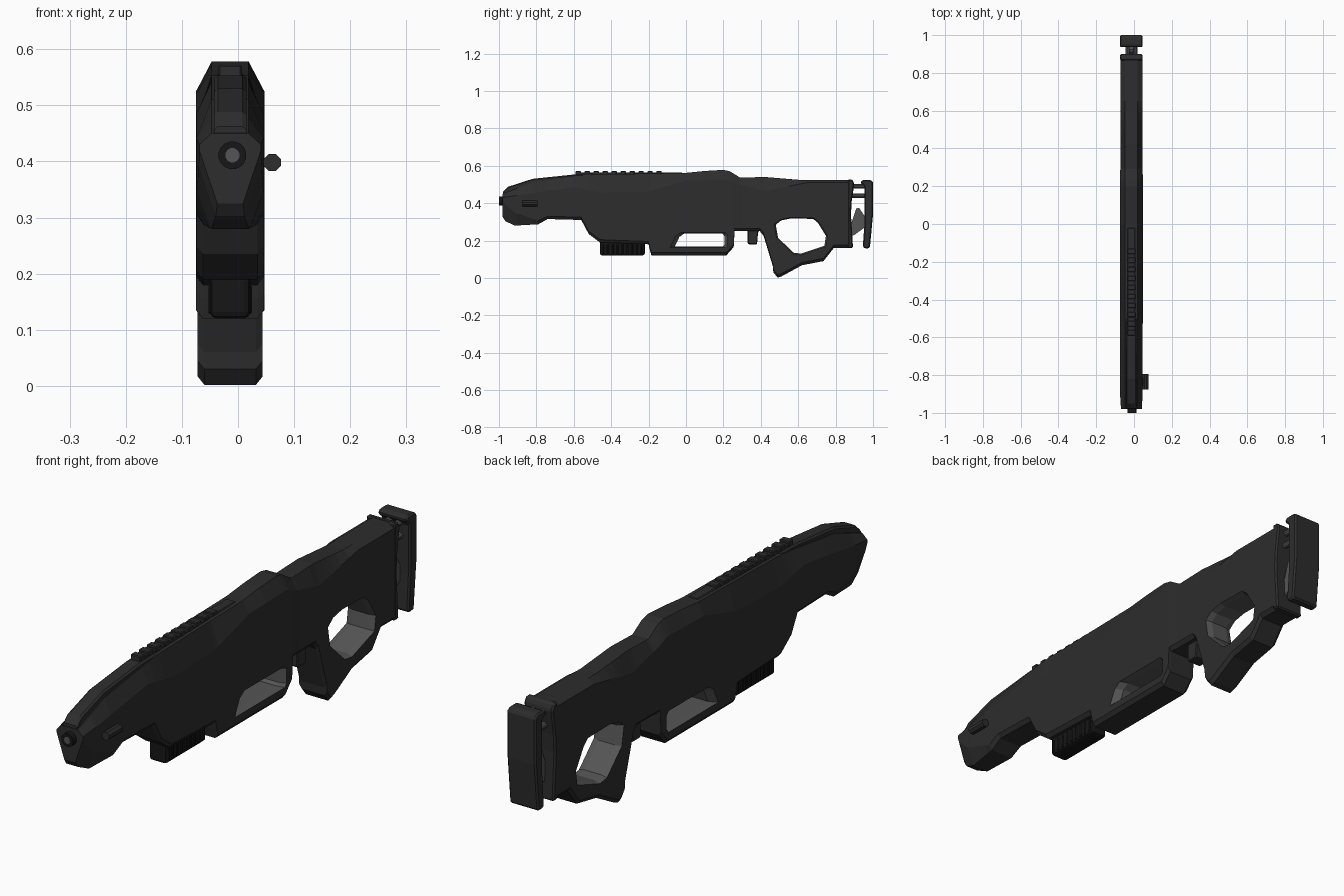
import bpy, bmesh, math
from mathutils import Vector

if "Cube" in bpy.data.objects:
    bpy.data.objects.remove(bpy.data.objects["Cube"])

CX = -0.014  # centre line of the body (the side knob sticks out to +x)


def material(name, v):
    m = bpy.data.materials.new(name)
    m.diffuse_color = (v, v, v, 1)
    m.use_nodes = True
    m.node_tree.nodes["Principled BSDF"].inputs["Base Color"].default_value = m.diffuse_color
    return m


DARK, BLACK, GREY = material("dark", 0.026), material("black", 0.008), material("grey", 0.09)


def make(name, bm, *mats):
    bmesh.ops.recalc_face_normals(bm, faces=bm.faces)
    me = bpy.data.meshes.new(name)
    bm.to_mesh(me)
    bm.free()
    ob = bpy.data.objects.new(name, me)
    bpy.context.collection.objects.link(ob)
    for m in mats:
        me.materials.append(m)
    return ob


def loft(name, rings, *mats, index=0):
    bm = bmesh.new()
    vs = [[bm.verts.new(p) for p in r] for r in rings]
    n = len(rings[0])
    for a, b in zip(vs, vs[1:]):
        for i in range(n):
            j = (i + 1) % n
            bm.faces.new((a[i], a[j], b[j], b[i]))
    bm.faces.new(vs[0])
    bm.faces.new(vs[-1])
    for f in bm.faces:
        f.material_index = index
    return make(name, bm, *mats)


def bevel(ob, w, seg=1):
    m = ob.modifiers.new("bevel", 'BEVEL')
    m.width, m.segments, m.limit_method = w, seg, 'ANGLE'
    return ob


def slab(name, poly, hw, mat, bev=0.0, cx=CX):
    # side profile (y, z) extruded across x
    ob = loft(name, [[(cx + s * hw, y, z) for y, z in poly] for s in (-1, 1)], mat)
    return bevel(ob, bev) if bev else ob


def box(name, y0, y1, z0, z1, hw, mat, bev=0.0):
    return slab(name, [(y0, z0), (y1, z0), (y1, z1), (y0, z1)], hw, mat, bev)


def rod(name, x, z, r, y0, y1, n, mat):
    pts = [(r * math.cos(math.tau * (i + .5) / n), r * math.sin(math.tau * (i + .5) / n)) for i in range(n)]
    return loft(name, [[(x + a, y, z + b) for a, b in pts] for y in (y0, y1)], mat)


def at(line, y):
    if y <= line[0][0]:
        return line[0][1]
    for (a, u), (b, v) in zip(line, line[1:]):
        if y <= b:
            return u + (v - u) * (y - a) / (b - a)
    return line[-1][1]


# Outline curves of the body along y
top = [(-.98, .45), (-.82, .51), (-.6, .54), (-.5, .553), (0, .562), (.1, .572), (.2, .578),
       (.235, .57), (.29, .536), (.42, .54), (.6, .525), (.87, .525)]
shoulder = [(-.98, .43), (-.6, .485), (-.45, .455), (-.2, .462), (0, .52), (.22, .525),
            (.28, .50), (.42, .465), (.55, .49), (.65, .51), (.87, .51)]
bottom = [(-.98, .325), (-.965, .303), (-.915, .28), (-.79, .287), (-.74, .315), (-.56, .31),
          (-.52, .235), (-.46, .19), (-.2, .18), (-.195, .155), (-.185, .12), (.215, .12),
          (.255, .165), (.26, .25), (.395, .25), (.415, .225), (.465, .06), (.467, .03), (.49, .002),
          (.51, .008), (.62, .068), (.735, .09), (.79, .16), (.87, .16)]
width = [(-.98, .055), (-.9, .06), (.25, .061), (.3, .058), (.87, .058)]
cut_w = [(-.98, .032), (-.78, .012)]
cut_h = [(-.98, .095), (-.78, .015)]

# Main body, from nose to stock
rings = []
for y in sorted({p[0] for p in top + shoulder + bottom + width}):
    t, s, b, w = at(top, y), at(shoulder, y), at(bottom, y), at(width, y)
    cw, ch = at(cut_w, y), at(cut_h, y)
    half = [(.033, t), (w, s), (w, b + ch), (w - cw, b)]
    rings.append([(CX + x, y, z) for x, z in half] + [(CX - x, y, z) for x, z in half[::-1]])
body = loft("body_and_stock", rings, DARK, GREY)

# Hand openings with flared rims
holes = {
    "foregrip_opening": ([(-.06, .168), (.195, .168), (.205, .178), (.205, .225), (.195, .237),
                          (-.01, .237), (-.035, .22)], 1.16),
    "stock_opening": ([(.48, .285), (.51, .308), (.56, .318), (.68, .316), (.705, .295), (.748, .225),
                       (.74, .172), (.615, .13), (.575, .135), (.492, .215)], 1.07)}
for name, (poly, k) in holes.items():
    c = sum((Vector(p) for p in poly), Vector((0, 0))) / len(poly)
    rs = []
    for x, f in ((-.08, k * 1.02), (-.06, k), (-.035, 1), (.035, 1), (.06, k), (.08, k * 1.02)):
        rs.append([(CX + x, *(c + (Vector(p) - c) * f)) for p in poly])
    cutter = loft(name + "_cutter", rs, DARK, GREY, index=1)
    cutter.hide_render = True
    cutter.hide_set(True)
    m = body.modifiers.new(name, 'BOOLEAN')
    m.operation, m.solver, m.object = 'DIFFERENCE', 'EXACT', cutter

# Raised spine over the nose
crest = [(-.978, .462), (-.95, .488), (-.82, .53), (-.6, .553), (-.5, .556)]
loft("nose_spine", [[(CX - .029, y, z - .06), (CX - .029, y, z - .006), (CX - .022, y, z),
                     (CX + .022, y, z), (CX + .029, y, z - .006), (CX + .029, y, z - .06)]
                    for y, z in crest], DARK)

# Sight rail with teeth
box("sight_rail", -.59, -.02, .53, .564, .02, DARK, .003)
for i in range(10):
    y = -.59 + i * .048
    box(f"rail_tooth_{i + 1}", y, y + .028, .55, .572, .021, DARK, .003)

# Muzzle ring and bore
rod("muzzle_ring", CX + .004, .411, .025, -1.0, -.96, 16, BLACK)
rod("muzzle_bore", CX + .004, .411, .013, -1.001, -.96, 12, GREY)

# Side knob
rod("side_knob", .061, .398, .0165, -.875, -.795, 8, DARK)
slab("knob_neck", [(-.855, .39), (-.815, .39), (-.815, .406), (-.855, .406)], .012, DARK, cx=.045)

# Ribbed block under the body
bevel(box("lower_block", -.46, -.22, .12, .2, .036, BLACK), .012, 2)
for i in range(9):
    y = -.45 + i * .026
    box(f"block_rib_{i + 1}", y, y + .012, .128, .18, .039, BLACK, .003)

# Trigger
slab("trigger", [(.33, .27), (.33, .185), (.335, .18), (.38, .18), (.385, .24), (.4, .27)], .03, DARK, .004)

# Stock end cap
slab("stock_end_cap", [(.865, .16), (.893, .16), (.882, .34), (.886, .41), (.9, .505), (.888, .527), (.865, .527)],
     .06, DARK, .006)

# Links to the butt pad
for i, (x, z) in enumerate([(-.02, .49), (.02, .49), (-.02, .44), (.02, .44)]):
    rod(f"pad_rod_{i + 1}", CX + x, z, .012, .87, .96, 10, GREY)
slab("pad_arm", [(.88, .22), (.9, .23), (.955, .27), (.955, .33), (.925, .375), (.91, .37), (.88, .28)], .02, GREY)

# Butt pad
slab("butt_pad", [(.945, .165), (.96, .157), (.983, .16), (1.0, .34), (1.0, .515), (.985, .525), (.945, .525),
                  (.932, .51), (.955, .49), (.955, .3)], .06, DARK, .006)
